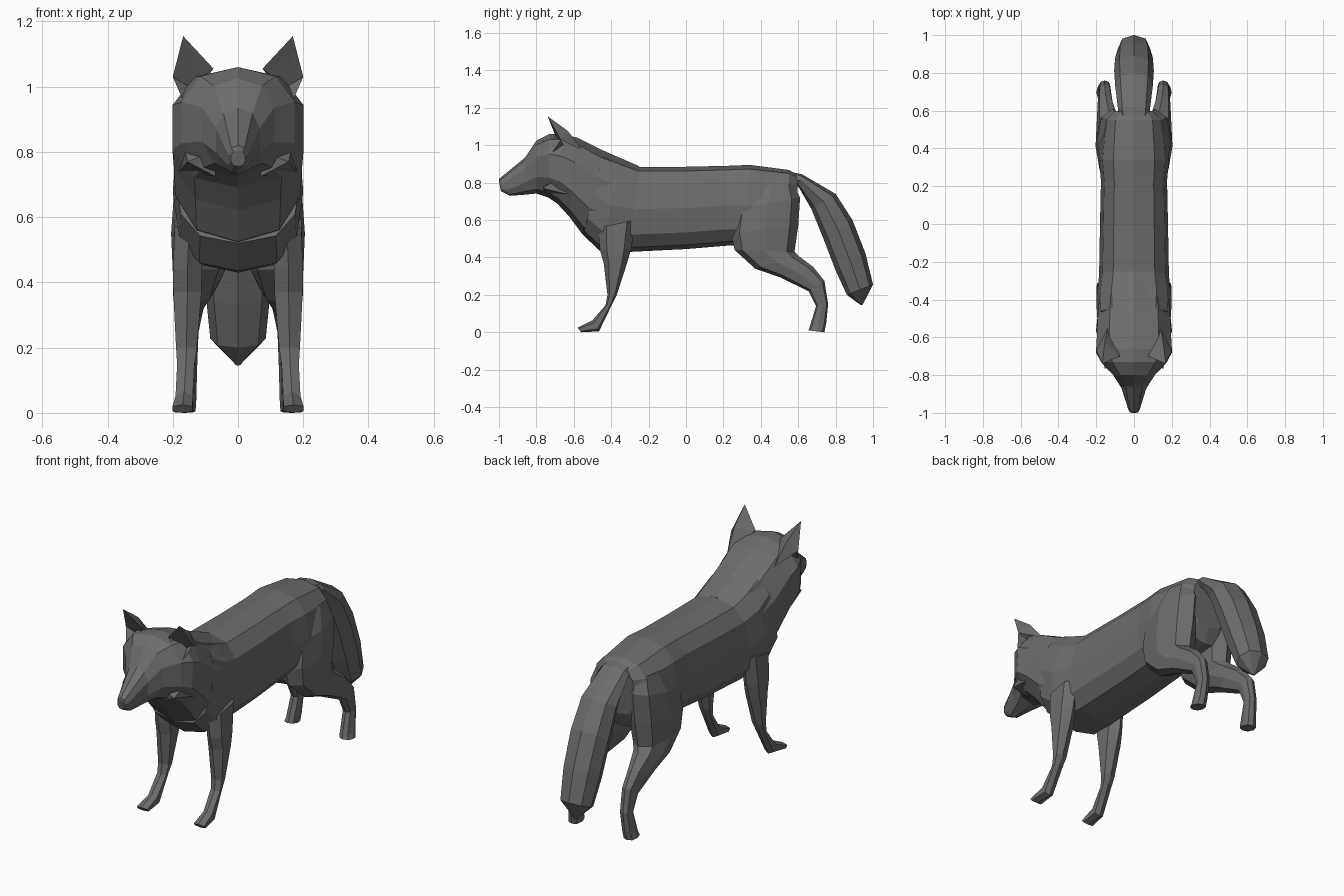
import bpy, bmesh, math

FUR = bpy.data.materials.new("grey fur")
FUR.diffuse_color = (0.15, 0.15, 0.15, 1)


def finish(name, bm, mirror):
    bmesh.ops.recalc_face_normals(bm, faces=bm.faces)
    me = bpy.data.meshes.new(name)
    bm.to_mesh(me)
    bm.free()
    me.materials.append(FUR)
    ob = bpy.data.objects.new(name, me)
    bpy.context.collection.objects.link(ob)
    if mirror:
        ob.modifiers.new("Mirror", 'MIRROR').use_mirror_merge = False
    return ob


def power(v, e):
    return math.copysign(abs(v) ** e, v)


def loft(name, sections, sides, e=0.85, mirror=False):
    """Section: (y, z) of one edge, (y, z) of the opposite edge, half width, centre x."""
    bm = bmesh.new()
    rings = []
    for ya, za, yb, zb, w, cx in sections:
        ring = []
        for i in range(sides):
            t = 2 * math.pi * i / sides
            s, c = power(math.cos(t), e), power(math.sin(t), e)
            ring.append(bm.verts.new((cx + w * c,
                                      (ya + yb) / 2 + (ya - yb) / 2 * s,
                                      (za + zb) / 2 + (za - zb) / 2 * s)))
        rings.append(ring)
    for r, q in zip(rings, rings[1:]):
        for i in range(sides):
            j = (i + 1) % sides
            bm.faces.new((r[i], r[j], q[j], q[i]))
    bm.faces.new(rings[0])
    bm.faces.new(rings[-1])
    return finish(name, bm, mirror)


def shell(name, verts, faces):
    bm = bmesh.new()
    vs = [bm.verts.new(v) for v in verts]
    for f in faces:
        bm.faces.new([vs[i] for i in f])
    return finish(name, bm, True)


# Torso, from rump to chest
loft("torso", [
    (0.60, 0.84, 0.585, 0.58, 0.11, 0),
    (0.55, 0.868, 0.55, 0.50, 0.165, 0),
    (0.34, 0.895, 0.34, 0.46, 0.185, 0),
    (0.22, 0.89, 0.24, 0.465, 0.175, 0),
    (0.00, 0.885, 0.00, 0.445, 0.18, 0),
    (-0.25, 0.885, -0.30, 0.43, 0.185, 0),
    (-0.34, 0.92, -0.46, 0.435, 0.2, 0),
    (-0.44, 0.96, -0.55, 0.52, 0.195, 0)], 12, 0.75)

# Neck ruff and head, tapering to the muzzle
loft("neck_and_head", [
    (-0.25, 0.888, -0.46, 0.50, 0.185, 0),
    (-0.45, 0.975, -0.555, 0.525, 0.2, 0),
    (-0.58, 1.04, -0.625, 0.62, 0.205, 0),
    (-0.66, 1.06, -0.69, 0.69, 0.21, 0),
    (-0.73, 1.06, -0.735, 0.72, 0.18, 0),
    (-0.80, 1.025, -0.80, 0.742, 0.115, 0),
    (-0.86, 0.935, -0.87, 0.735, 0.07, 0),
    (-1.00, 0.82, -0.94, 0.73, 0.032, 0),
    (-1.00, 0.805, -0.99, 0.755, 0.022, 0)], 10, 0.85)

# Ears, open towards the front
shell("ear", [(0.168, -0.74, 1.155), (0.075, -0.70, 1.055), (0.2, -0.67, 1.03),
              (0.15, -0.655, 1.0), (0.165, -0.72, 0.95), (0.14, -0.55, 0.97),
              (0.155, -0.63, 1.075)],
      [(0, 1, 3), (0, 3, 2), (1, 4, 3), (3, 4, 2),
       (0, 6, 1), (0, 2, 6), (6, 5, 1), (6, 2, 5)])

# Cheek fur tufts
shell("cheek_tuft", [(0.155, -0.765, 0.77), (0.06, -0.75, 0.805), (0.07, -0.74, 0.725),
                     (0.18, -0.64, 0.74), (0.17, -0.66, 0.84)],
      [(0, 1, 2), (0, 2, 3), (0, 3, 4), (0, 4, 1), (1, 4, 3, 2)])

# Front legs with forward paws
loft("front_leg", [
    (-0.47, 0.56, -0.27, 0.60, 0.05, 0.15),
    (-0.46, 0.44, -0.295, 0.44, 0.05, 0.155),
    (-0.44, 0.37, -0.315, 0.37, 0.049, 0.155),
    (-0.42, 0.20, -0.37, 0.20, 0.036, 0.158),
    (-0.43, 0.145, -0.39, 0.16, 0.03, 0.16),
    (-0.50, 0.065, -0.465, 0.005, 0.03, 0.165),
    (-0.58, 0.025, -0.56, 0.0, 0.035, 0.17)], 6, mirror=True)

# Hind legs: thigh, hock and paw
loft("hind_leg", [
    (0.37, 0.80, 0.57, 0.80, 0.06, 0.10),
    (0.26, 0.66, 0.61, 0.72, 0.085, 0.11),
    (0.24, 0.53, 0.60, 0.57, 0.09, 0.115),
    (0.26, 0.44, 0.58, 0.43, 0.08, 0.12),
    (0.37, 0.34, 0.60, 0.41, 0.065, 0.135),
    (0.50, 0.295, 0.68, 0.35, 0.045, 0.15),
    (0.655, 0.22, 0.74, 0.275, 0.034, 0.155),
    (0.695, 0.14, 0.76, 0.15, 0.03, 0.155),
    (0.66, 0.025, 0.75, 0.05, 0.032, 0.16),
    (0.655, 0.01, 0.74, 0.0, 0.035, 0.165)], 8, mirror=True)

# Bushy tail
loft("tail", [
    (0.52, 0.865, 0.56, 0.76, 0.075, 0),
    (0.62, 0.845, 0.60, 0.78, 0.085, 0),
    (0.80, 0.74, 0.67, 0.66, 0.1, 0),
    (0.89, 0.60, 0.735, 0.50, 0.105, 0),
    (0.96, 0.42, 0.80, 0.33, 0.1, 0),
    (1.00, 0.255, 0.86, 0.20, 0.085, 0),
    (0.945, 0.148, 0.935, 0.145, 0.006, 0)], 8, 0.9)
